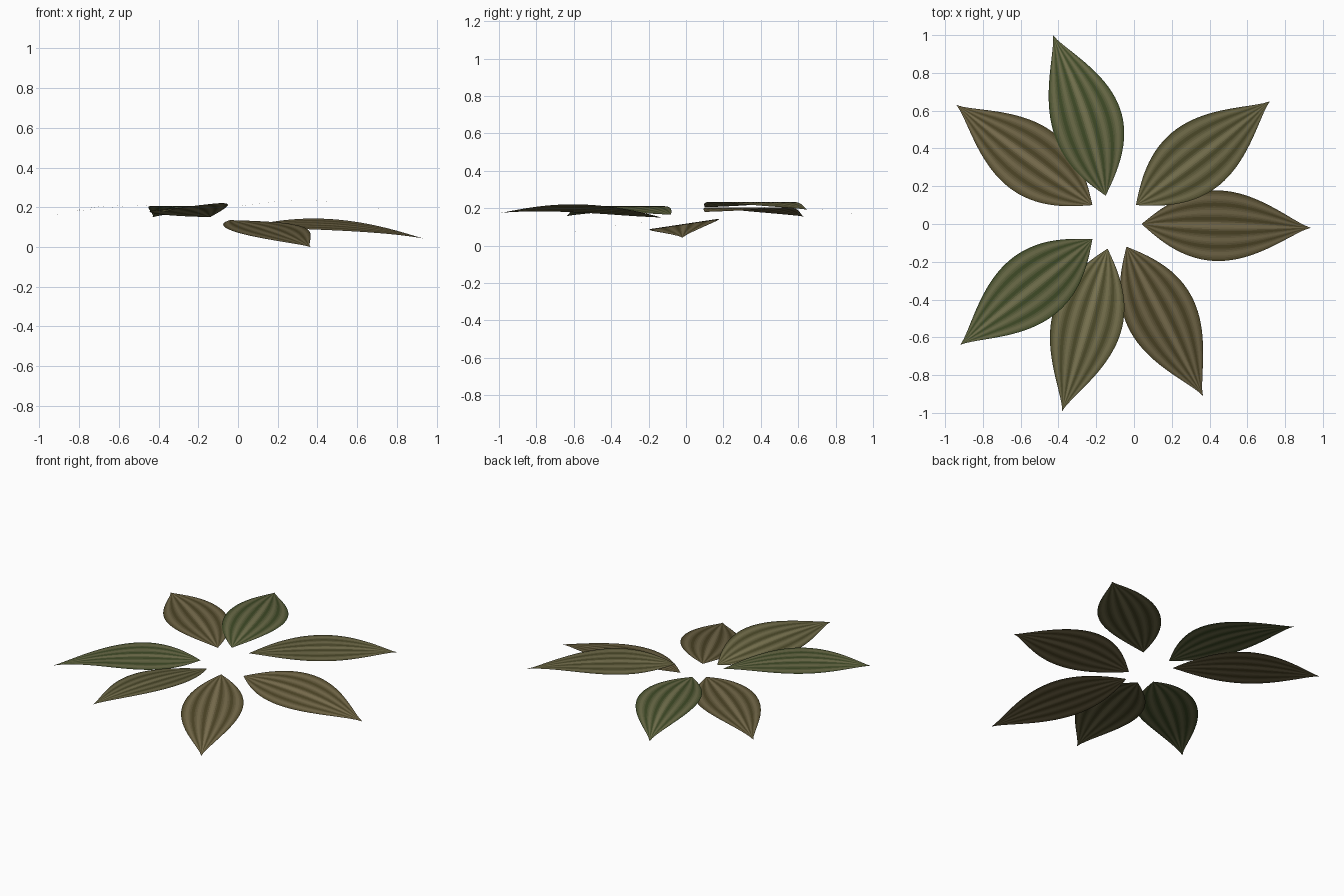
import bpy, bmesh, math
from mathutils import Vector

cube = bpy.data.objects.get("Cube")
if cube:
    bpy.data.objects.remove(cube)

ROWS, COLS, SHADES = 28, 40, 5
PALE = {"brown": (0.21, 0.17, 0.085), "olive": (0.20, 0.18, 0.085), "green": (0.18, 0.175, 0.08)}
DEEP = {"brown": (0.075, 0.06, 0.02), "olive": (0.07, 0.066, 0.022), "green": (0.05, 0.07, 0.02)}


def make_material(name, color):
    mat = bpy.data.materials.new(name)
    mat.use_nodes = True
    mat.diffuse_color = (*color, 1)
    bsdf = mat.node_tree.nodes["Principled BSDF"]
    bsdf.inputs["Base Color"].default_value = (*color, 1)
    bsdf.inputs["Roughness"].default_value = 0.8
    return mat


# Graded shades from the furrow colour to the vein colour
palettes = {
    hue: [make_material(f"{hue}_leaf_{i}", Vector(DEEP[hue]).lerp(Vector(PALE[hue]), i / (SHADES - 1)))
          for i in range(SHADES)]
    for hue in PALE
}


def half_width(t, widest=0.187, a=1.05, b=1.3):
    peak = a / (a + b)
    return widest * (t / peak) ** a * ((1 - t) / (1 - peak)) ** b


def make_leaf(name, hue, base, tip, heights, arch, bend, tilt=0, bow=0):
    """A thin pointed blade, arched along the bend direction and tilted across."""
    base, tip, bend = Vector(base), Vector(tip), Vector(bend)
    span = tip - base
    side = Vector((-span.y, span.x)).normalized()
    bm = bmesh.new()

    def vert(t, v):
        across = v * half_width(t)
        p = base + span * t + side * (across + bow * math.sin(math.pi * t))
        u = (p - base).dot(bend) / span.dot(bend)
        z = heights[0] + (heights[1] - heights[0]) * u + 4 * arch * u * (1 - u) + tilt * across
        return bm.verts.new((p.x, p.y, z))

    first, last = vert(0, 0), vert(1, 0)
    rows = [[vert(r / ROWS, 2 * c / COLS - 1) for c in range(COLS + 1)] for r in range(1, ROWS)]
    for c in range(COLS):
        v = (2 * c + 1) / COLS - 1
        # Five pale lengthwise veins, strongest at the midrib
        vein = (0.5 + 0.5 * math.cos(5 * math.pi * v)) * (1 - 0.4 * abs(v))
        strip = [bm.faces.new((first, rows[0][c + 1], rows[0][c]))]
        for lower, upper in zip(rows, rows[1:]):
            strip.append(bm.faces.new((lower[c], lower[c + 1], upper[c + 1], upper[c])))
        strip.append(bm.faces.new((rows[-1][c], rows[-1][c + 1], last)))
        for face in strip:
            face.material_index = round(vein * (SHADES - 1))
            face.smooth = True
    bmesh.ops.recalc_face_normals(bm, faces=bm.faces)
    if sum(f.normal.z for f in bm.faces) < 0:
        bmesh.ops.reverse_faces(bm, faces=bm.faces)

    mesh = bpy.data.meshes.new(name)
    bm.to_mesh(mesh)
    bm.free()
    for mat in palettes[hue]:
        mesh.materials.append(mat)
    obj = bpy.data.objects.new(name, mesh)
    bpy.context.collection.objects.link(obj)


X, Y = (1, 0), (0, 1)

# Ring of seven leaves
make_leaf("back_right_leaf", "brown", (-0.22, 0.10), (-0.94, 0.63), (0.18, 0.155), 0.035, X)
make_leaf("back_leaf", "green", (-0.15, 0.15), (-0.43, 1.0), (0.18, 0.15), 0.04, Y, bow=-0.03)
make_leaf("back_left_leaf", "olive", (0.01, 0.10), (0.72, 0.65), (0.205, 0.192), 0.035, X)
make_leaf("left_leaf", "brown", (0.04, 0.0), (0.935, -0.02), (0.10, 0.042), 0.04, X, tilt=0.15)
make_leaf("front_left_leaf", "brown", (-0.04, -0.12), (0.365, -0.91), (0.135, 0.0), 0.02, Y)
make_leaf("front_leaf", "olive", (-0.14, -0.13), (-0.38, -0.99), (0.15, 0.175), 0.035, Y, tilt=0.12)
make_leaf("front_right_leaf", "green", (-0.22, -0.08), (-0.92, -0.64), (0.165, 0.157), 0.05, X)
